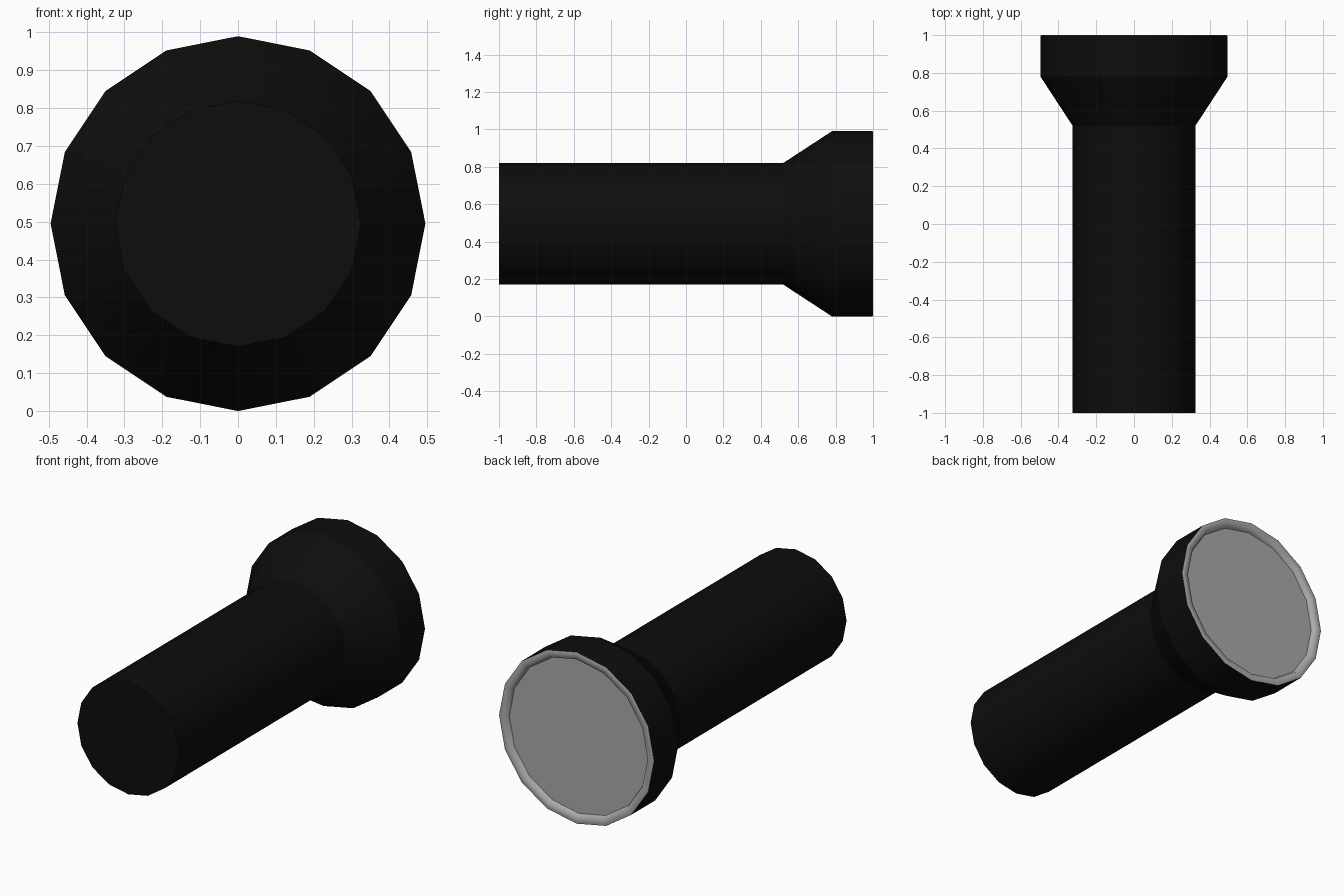
import bpy, bmesh, math

if "Cube" in bpy.data.objects:
    bpy.data.objects.remove(bpy.data.objects["Cube"])

SIDES = 16
AXIS_Z = 0.495


def material(name, rgb):
    m = bpy.data.materials.new(name)
    m.diffuse_color = (*rgb, 1)
    m.use_nodes = True
    m.node_tree.nodes["Principled BSDF"].inputs["Base Color"].default_value = m.diffuse_color
    return m


def lathe(name, profile, mat, cap_start=False, cap_end=False, angle=30):
    """Revolve (radius, y) points around the long axis."""
    bm = bmesh.new()
    rings = []
    for r, y in profile:
        ring = []
        for i in range(SIDES):
            a = 2 * math.pi * i / SIDES
            ring.append(bm.verts.new((r * math.sin(a), y, AXIS_Z + r * math.cos(a))))
        rings.append(ring)
    for a, b in zip(rings, rings[1:]):
        for i in range(SIDES):
            j = (i + 1) % SIDES
            bm.faces.new((a[i], a[j], b[j], b[i]))
    if cap_start:
        bm.faces.new(rings[0][::-1])
    if cap_end:
        bm.faces.new(rings[-1])
    mesh = bpy.data.meshes.new(name)
    bm.to_mesh(mesh)
    bm.free()
    mesh.materials.append(mat)
    ob = bpy.data.objects.new(name, mesh)
    bpy.context.collection.objects.link(ob)
    bpy.ops.object.select_all(action='DESELECT')
    ob.select_set(True)
    bpy.context.view_layer.objects.active = ob
    bpy.ops.object.shade_smooth_by_angle(angle=math.radians(angle))
    return ob


black = material("black_casing", (0.004, 0.004, 0.004))
silver = material("silver_rim", (0.4, 0.4, 0.4))
glass = material("lens_grey", (0.4, 0.4, 0.4))

# Handle tube flaring into the wider head
lathe("casing", [(0.325, -1), (0.325, 0.52), (0.495, 0.78), (0.495, 0.998)],
      black, cap_start=True)

# Rim around the light opening, with a shallow recess
lathe("rim", [(0.495, 0.998), (0.485, 1.0), (0.455, 1.0), (0.445, 0.975)],
      silver, angle=75)

# Flat lens set into the rim
lathe("lens", [(0.447, 0.972), (0.445, 0.975)], glass, cap_end=True)
